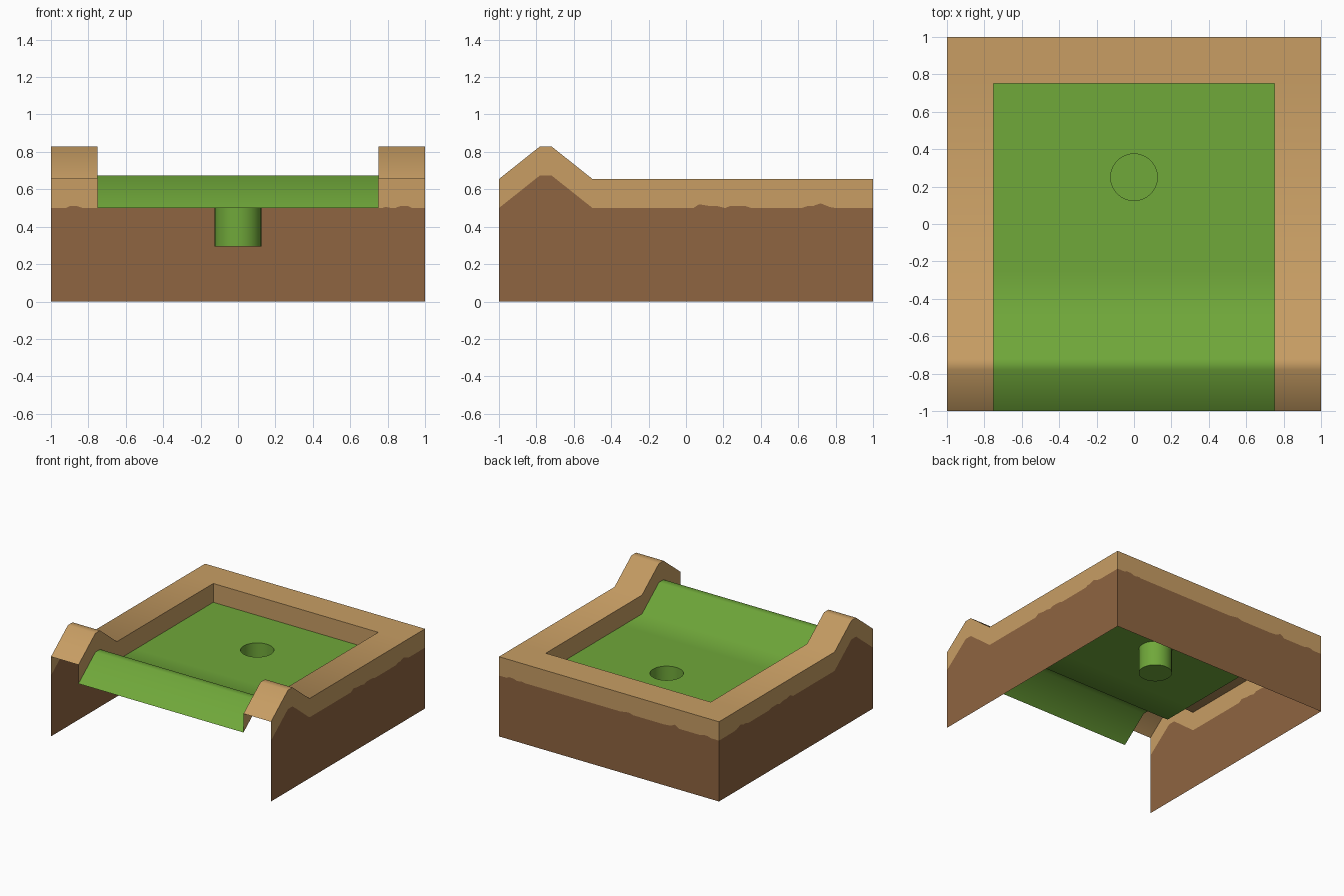
import bpy, bmesh, math
from mathutils import Vector

if "Cube" in bpy.data.objects:
    bpy.data.objects.remove(bpy.data.objects["Cube"])


def material(name, srgb):
    m = bpy.data.materials.new(name)
    m.diffuse_color = [((c / 255 + 0.055) / 1.055) ** 2.4 for c in srgb] + [1]
    m.use_nodes = True
    m.node_tree.nodes["Principled BSDF"].inputs["Base Color"].default_value = m.diffuse_color
    return m


GREEN = material("grass green", (112, 168, 58))
TAN = material("light wood", (200, 158, 100))
BROWN = material("earth brown", (143, 101, 65))

HILL = [(-1, 0.5), (-0.78, 0.675), (-0.72, 0.675), (-0.5, 0.5)]
RIM = 0.155       # border height above the grass
INNER = 0.75      # inner edge of the border
SEAM_SIDE = [(0.04, 0.5), (0.07, 0.52), (0.13, 0.51), (0.17, 0.51), (0.21, 0.5),
             (0.24, 0.512), (0.32, 0.51), (0.35, 0.5), (0.62, 0.5), (0.65, 0.511),
             (0.68, 0.511), (0.72, 0.525), (0.77, 0.505), (0.8, 0.5), (1, 0.5)]
SEAM_BACK = [(-1, 0.5), (-0.92, 0.5), (-0.9, 0.51), (-0.86, 0.51), (-0.83, 0.5),
             (-0.64, 0.5), (-0.6, 0.525), (-0.56, 0.505), (-0.5, 0.5), (-0.22, 0.5),
             (-0.18, 0.512), (-0.1, 0.5), (0.77, 0.5), (0.79, 0.506), (0.82, 0.5),
             (0.84, 0.5), (0.87, 0.511), (0.91, 0.511), (0.93, 0.5), (1, 0.5)]


def hill_z(y):
    for (y0, z0), (y1, z1) in zip(HILL, HILL[1:]):
        if y0 <= y <= y1:
            return z0 + (z1 - z0) * (y - y0) / (y1 - y0)
    return 0.5


def strip(bm, a, b, facing):
    """Band of quads between two point rows, turned towards 'facing'."""
    va, vb = ([bm.verts.new(p) for p in row] for row in (a, b))
    for i in range(len(a) - 1):
        f = bm.faces.new((va[i], va[i + 1], vb[i + 1], vb[i]))
        f.normal_update()
        if f.normal.dot(Vector(facing)) < 0:
            f.normal_flip()


def finish(bm, name, mat):
    bmesh.ops.remove_doubles(bm, verts=bm.verts, dist=0.0005)
    me = bpy.data.meshes.new(name)
    bm.to_mesh(me)
    bm.free()
    me.materials.append(mat)
    me.shade_smooth()
    me.set_sharp_from_angle(angle=math.radians(45))
    ob = bpy.data.objects.new(name, me)
    bpy.context.collection.objects.link(ob)
    return ob


UP = (0, 0, 1)

# Grass: hill strip, then a rectangle around the round hole
bm = bmesh.new()
rows = HILL + [(-0.25, 0.5)]
strip(bm, [(-INNER, y, z) for y, z in rows], [(INNER, y, z) for y, z in rows], UP)
ring, edge = [], []
N = 32
for i in range(N + 1):
    c, s = math.cos(math.tau * i / N), math.sin(math.tau * i / N)
    m = max(abs(c), abs(s))
    ring.append((0.125 * c, 0.25 + 0.125 * s, 0.5))
    edge.append((INNER * c / m, 0.25 + 0.5 * s / m, 0.5))
strip(bm, ring, edge, UP)
finish(bm, "grass", GREEN)

# Hole cup: inward-facing wall and floor
bm = bmesh.new()
low = [(x, y, 0.295) for x, y, z in ring]
top_v = [bm.verts.new(p) for p in ring[:-1]]
low_v = [bm.verts.new(p) for p in low[:-1]]
for i in range(N):
    j = (i + 1) % N
    bm.faces.new((top_v[i], top_v[j], low_v[j], low_v[i]))
bm.faces.new(low_v)
finish(bm, "hole_cup", GREEN)

# Border: top, inner wall and outer band on both sides and the back
bm = bmesh.new()
long_rows = HILL + [(INNER, 0.5), (1, 0.5)]
short_rows = HILL + [(INNER, 0.5)]
for s in (-1, 1):
    strip(bm, [(s * INNER, y, z + RIM) for y, z in long_rows],
          [(s, y, z + RIM) for y, z in long_rows], UP)
    strip(bm, [(s * INNER, y, z) for y, z in short_rows],
          [(s * INNER, y, z + RIM) for y, z in short_rows], (-s, 0, 0))
    seam = HILL + SEAM_SIDE
    strip(bm, [(s, y, z) for y, z in seam],
          [(s, y, hill_z(y) + RIM) for y, z in seam], (s, 0, 0))
top = 0.5 + RIM
strip(bm, [(-INNER, INNER, top), (INNER, INNER, top)],
      [(-INNER, 1, top), (INNER, 1, top)], UP)
strip(bm, [(-INNER, INNER, 0.5), (INNER, INNER, 0.5)],
      [(-INNER, INNER, top), (INNER, INNER, top)], (0, -1, 0))
strip(bm, [(x, 1, z) for x, z in SEAM_BACK], [(x, 1, top) for x, z in SEAM_BACK], (0, 1, 0))
finish(bm, "border", TAN)

# Earth sides: thin open walls below the border, no front or bottom
bm = bmesh.new()
for s in (-1, 1):
    seam = HILL + SEAM_SIDE
    strip(bm, [(s, y, 0) for y, z in seam], [(s, y, z) for y, z in seam], (s, 0, 0))
strip(bm, [(x, 1, 0) for x, z in SEAM_BACK], [(x, 1, z) for x, z in SEAM_BACK], (0, 1, 0))
finish(bm, "earth_sides", BROWN)
